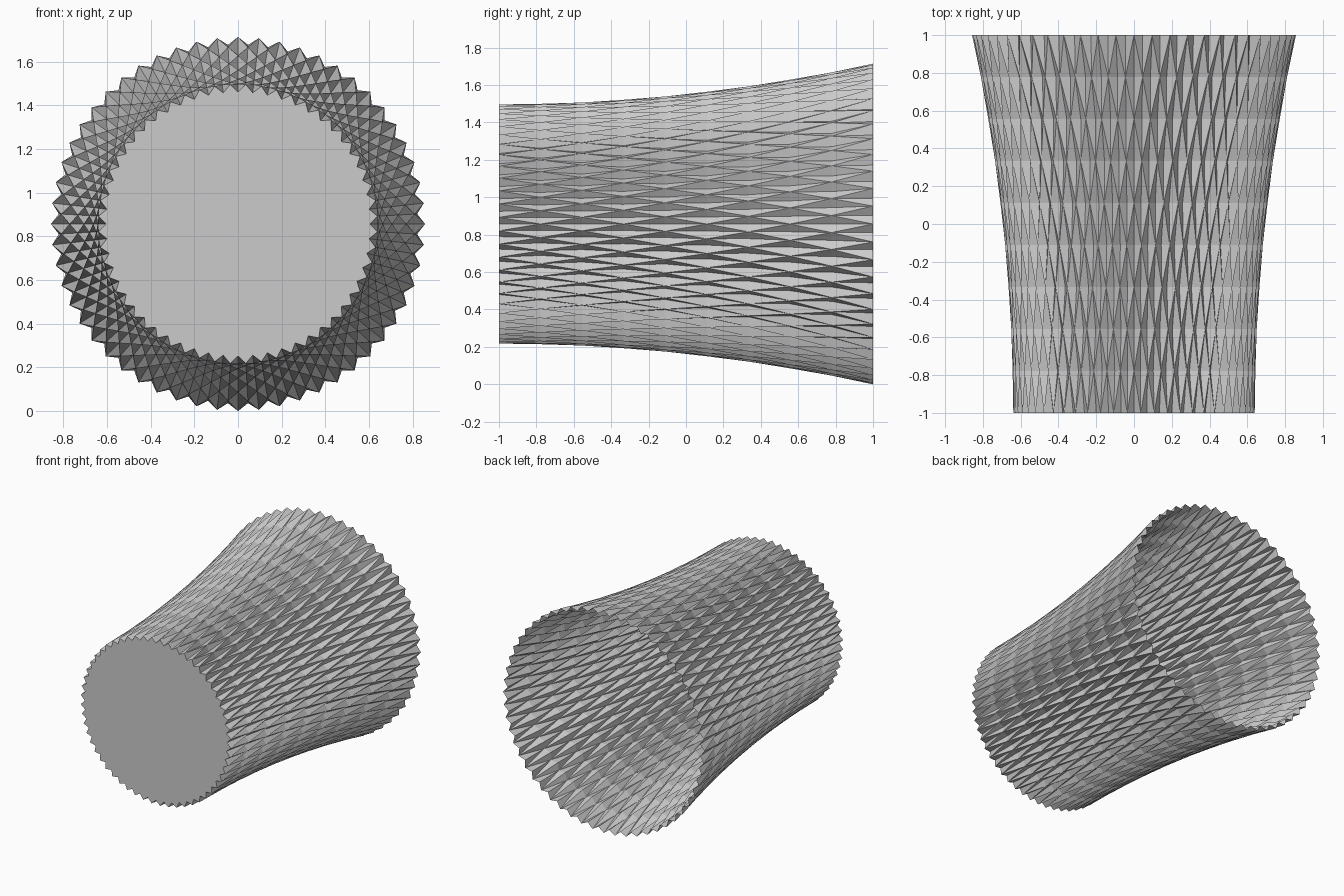
import bpy, bmesh
from math import sin, cos, pi

if "Cube" in bpy.data.objects:
    bpy.data.objects.remove(bpy.data.objects["Cube"], do_unlink=True)

TEETH = 56        # pleats around the rim
ROWS = 9          # rows of facets along the length
DEPTH = 0.035     # pleat depth
CENTRE = 0.857    # height of the axis

grey = bpy.data.materials.new("plain grey")
grey.use_nodes = True
colour = (0.6, 0.6, 0.6, 1)
grey.diffuse_color = colour
grey.node_tree.nodes["Principled BSDF"].inputs["Base Color"].default_value = colour


def flare(y):
    """Outer radius along the axis."""
    return 0.64 + 0.0543 * (y + 1) ** 2


bm = bmesh.new()
count = 2 * TEETH

# Rings of alternating peaks and valleys, swapped from row to row
rings = []
for i in range(ROWS + 1):
    y = 1 - 2 * i / ROWS
    ring = []
    for j in range(count):
        r = flare(y) - DEPTH * ((i + j) % 2)
        a = 2 * pi * j / count
        ring.append(bm.verts.new((r * sin(a), y, CENTRE + r * cos(a))))
    rings.append(ring)

# Facets folded along the ridges that join peak to peak
for i in range(ROWS):
    for j in range(count):
        k = (j + 1) % count
        a, b, c, d = rings[i][j], rings[i][k], rings[i + 1][k], rings[i + 1][j]
        if (i + j) % 2 == 0:
            bm.faces.new((a, b, c))
            bm.faces.new((a, c, d))
        else:
            bm.faces.new((a, b, d))
            bm.faces.new((b, c, d))

# Flat closed end
bm.faces.new(rings[-1])
bmesh.ops.recalc_face_normals(bm, faces=bm.faces)

mesh = bpy.data.meshes.new("pleated_vase")
bm.to_mesh(mesh)
bm.free()
mesh.materials.append(grey)
vase = bpy.data.objects.new("pleated_vase", mesh)
bpy.context.collection.objects.link(vase)
